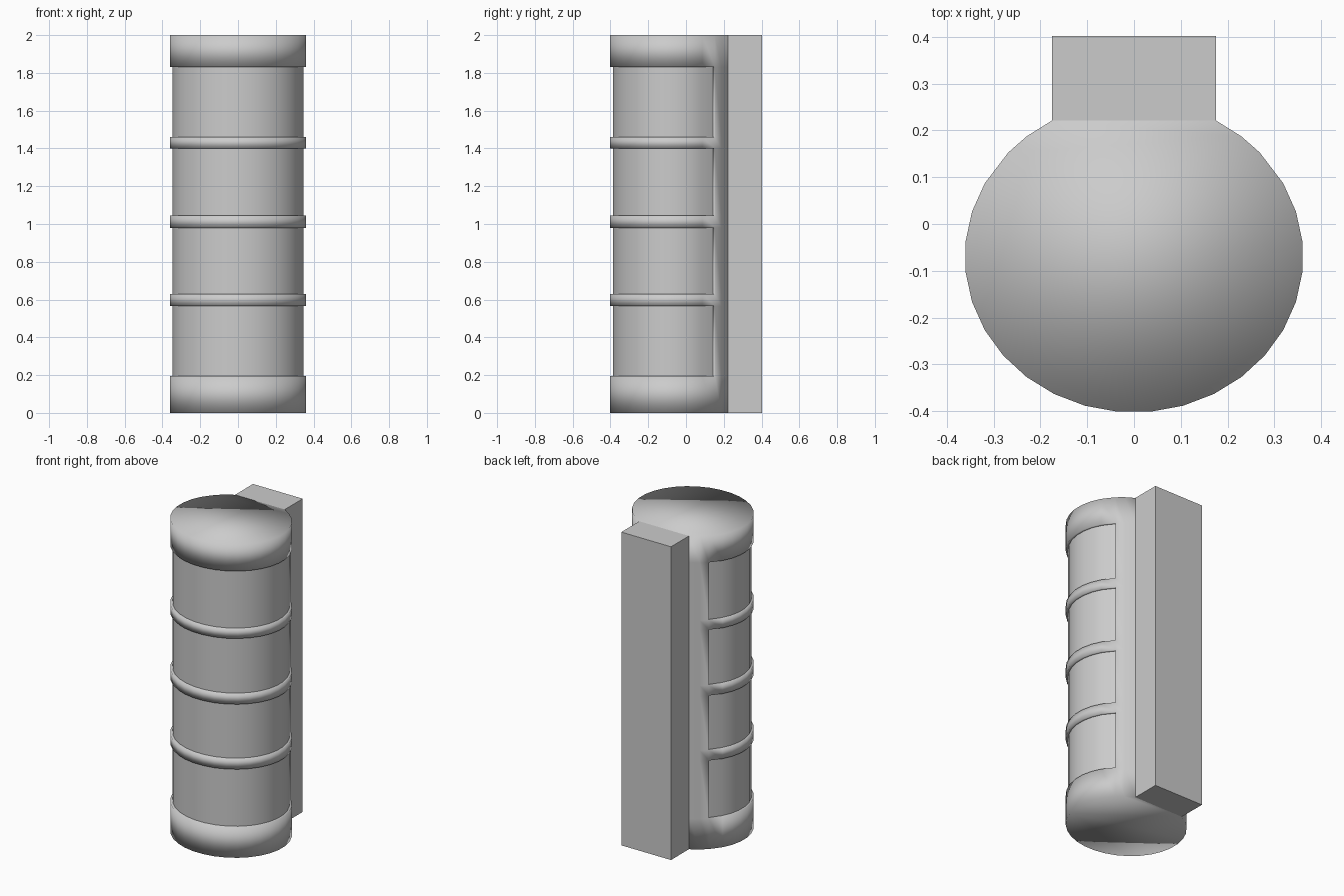
import bpy, bmesh
from math import radians, sin, cos

if "Cube" in bpy.data.objects:
    bpy.data.objects.remove(bpy.data.objects["Cube"])

RX, RY, CY = 0.362, 0.333, -0.07      # slightly oval body
DEPTH = 0.014                          # panel recess
LEVELS = [0, 0.195, 0.565, 0.63, 0.98, 1.045, 1.40, 1.46, 1.83, 2.0]
BLOCK_HALF = RX * sin(radians(29))
BLOCK_FRONT = CY + RY * cos(radians(29))

# Outline angles measured from the back: 32-sided spacing, open where the block joins
half = [29, 39.4, 48] + [5.625 + 11.25 * k for k in range(5, 16)]
angles = half + [360 - a for a in reversed(half)]
P0, P1 = 2, len(angles) - 3            # panel start and end columns


def point(angle, z, inset=0.0):
    a = radians(angle)
    return ((RX - inset) * sin(a), CY + (RY - inset) * cos(a), z)


def finish(bm, name):
    bmesh.ops.recalc_face_normals(bm, faces=bm.faces)
    mesh = bpy.data.meshes.new(name)
    bm.to_mesh(mesh)
    bm.free()
    obj = bpy.data.objects.new(name, mesh)
    bpy.context.collection.objects.link(obj)
    return obj


# Body shell with raised rings and four recessed panels
bm = bmesh.new()
rows = [[bm.verts.new(point(a, z)) for a in angles] for z in LEVELS]
for r in range(len(LEVELS) - 1):
    lo, hi = rows[r], rows[r + 1]
    is_panel = r % 2 == 1
    for c in range(len(angles) - 1):
        if not (is_panel and P0 <= c < P1):
            bm.faces.new((lo[c], lo[c + 1], hi[c + 1], hi[c]))
    if is_panel:
        cols = range(P0, P1 + 1)
        ilo = [bm.verts.new(point(angles[c], LEVELS[r], DEPTH)) for c in cols]
        ihi = [bm.verts.new(point(angles[c], LEVELS[r + 1], DEPTH)) for c in cols]
        for i in range(len(ilo) - 1):
            bm.faces.new((ilo[i], ilo[i + 1], ihi[i + 1], ihi[i]))
        # Recess walls, with a crisp inner border
        inner = ilo + ihi[::-1]
        outer = lo[P0:P1 + 1] + hi[P0:P1 + 1][::-1]
        for i in range(len(inner)):
            j = (i + 1) % len(inner)
            bm.faces.new((outer[i], outer[j], inner[j], inner[i]))
            bm.edges.get((inner[i], inner[j])).smooth = False
# Flat ends
bm.faces.new(rows[0])
bm.faces.new(rows[-1])
for f in bm.faces:
    f.smooth = True
finish(bm, "ribbed_body")

# Rear mounting block
bm = bmesh.new()
bmesh.ops.create_cube(bm, size=1)
for v in bm.verts:
    v.co = (BLOCK_HALF * (1 if v.co.x > 0 else -1),
            0.402 if v.co.y > 0 else BLOCK_FRONT,
            2.0 if v.co.z > 0 else 0.0)
finish(bm, "rear_block")
